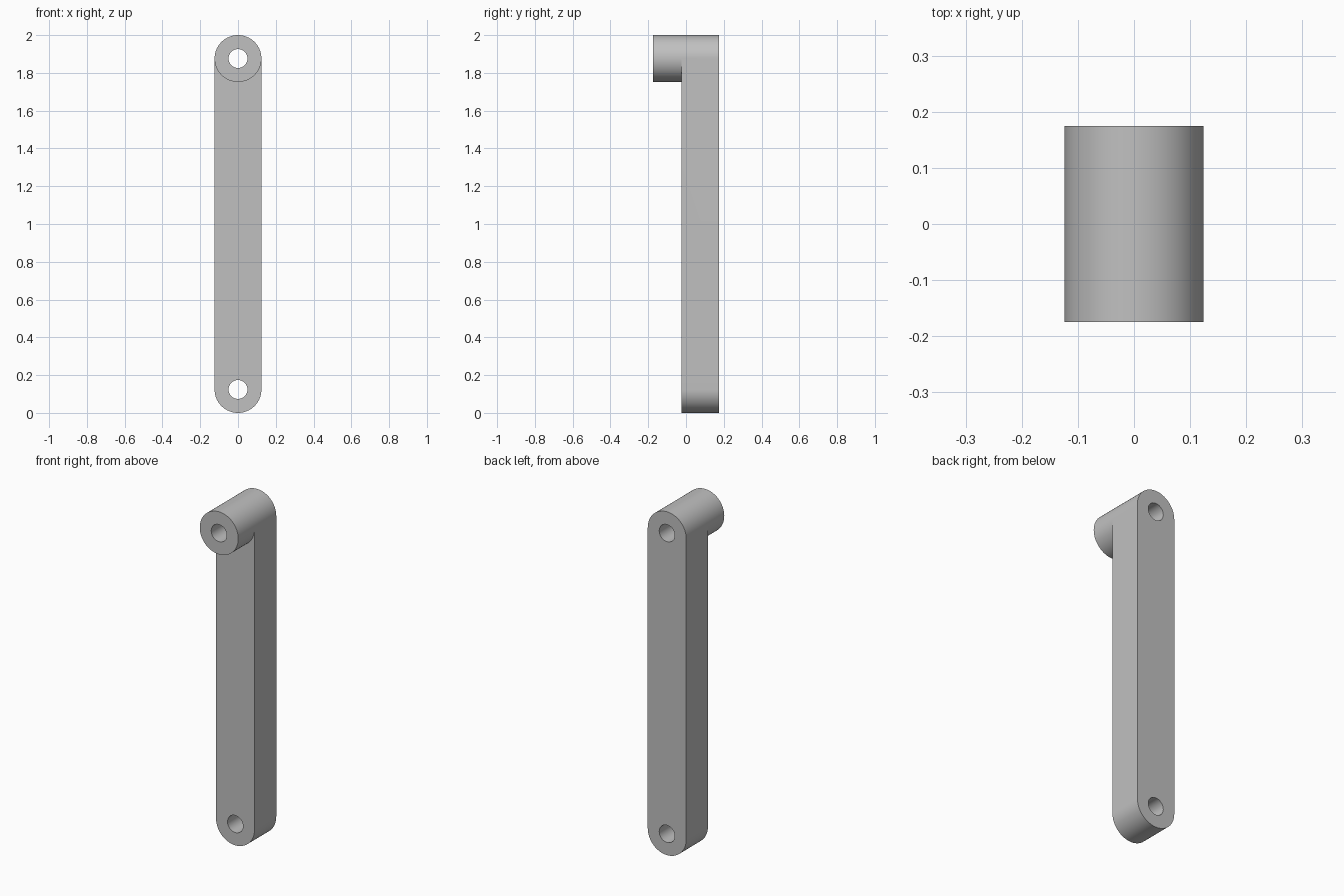
import bpy, bmesh, math

cube = bpy.data.objects.get("Cube")
if cube:
    bpy.data.objects.remove(cube)

SEG = 96
HALF = SEG // 2
OUTER, BORE = 0.124, 0.05
BACK, MID, FRONT = 0.175, -0.025, -0.175
LOW, HIGH = OUTER, 2 - OUTER

bm = bmesh.new()


def ring(radius, y, z):
    """Circle of vertices facing the front."""
    steps = [math.tau * i / SEG for i in range(SEG)]
    return [bm.verts.new((radius * math.cos(a), y, z + radius * math.sin(a))) for a in steps]


def bridge(a, b, indices=range(SEG), mirror=False):
    """Quads between two rings; mirror pairs facing arcs of stacked rings."""
    s = -1 if mirror else 1
    for i in indices:
        j = i + 1
        bm.faces.new((a[i % SEG], a[j % SEG], b[s * j % SEG], b[s * i % SEG]))


upper_half, lower_half = range(HALF), range(HALF, SEG)

# Outer outlines and bores of both ends
top_back, top_mid, top_front = [ring(OUTER, y, HIGH) for y in (BACK, MID, FRONT)]
low_back, low_mid = [ring(OUTER, y, LOW) for y in (BACK, MID)]
top_bore_back, top_bore_front = [ring(BORE, y, HIGH) for y in (BACK, FRONT)]
low_bore_back, low_bore_front = [ring(BORE, y, LOW) for y in (BACK, MID)]

# Flat end faces around the bores, and the bore walls
bridge(top_back, top_bore_back)
bridge(top_front, top_bore_front)
bridge(low_back, low_bore_back)
bridge(low_mid, low_bore_front)
bridge(top_bore_back, top_bore_front)
bridge(low_bore_back, low_bore_front)

# Rounded ends of the bar and the projecting boss
bridge(top_back, top_mid, upper_half)
bridge(low_back, low_mid, lower_half)
bridge(top_mid, top_front)

# Long front, back and side faces of the bar
bridge(top_back, low_back, lower_half, mirror=True)
bridge(top_mid, low_mid, lower_half, mirror=True)
for i in (0, HALF):
    bm.faces.new((top_back[i], top_mid[i], low_mid[i], low_back[i]))

bmesh.ops.recalc_face_normals(bm, faces=bm.faces)
mesh = bpy.data.meshes.new("link_arm")
bm.to_mesh(mesh)
bm.free()
arm = bpy.data.objects.new("link_arm", mesh)
bpy.context.collection.objects.link(arm)

# Plain grey material
colour = (0.53, 0.53, 0.53, 1)
grey = bpy.data.materials.new("plain_grey")
grey.use_nodes = True
grey.diffuse_color = colour
grey.node_tree.nodes["Principled BSDF"].inputs["Base Color"].default_value = colour
mesh.materials.append(grey)

bpy.ops.object.select_all(action="DESELECT")
arm.select_set(True)
bpy.context.view_layer.objects.active = arm
bpy.ops.object.shade_smooth_by_angle(angle=math.radians(30))
